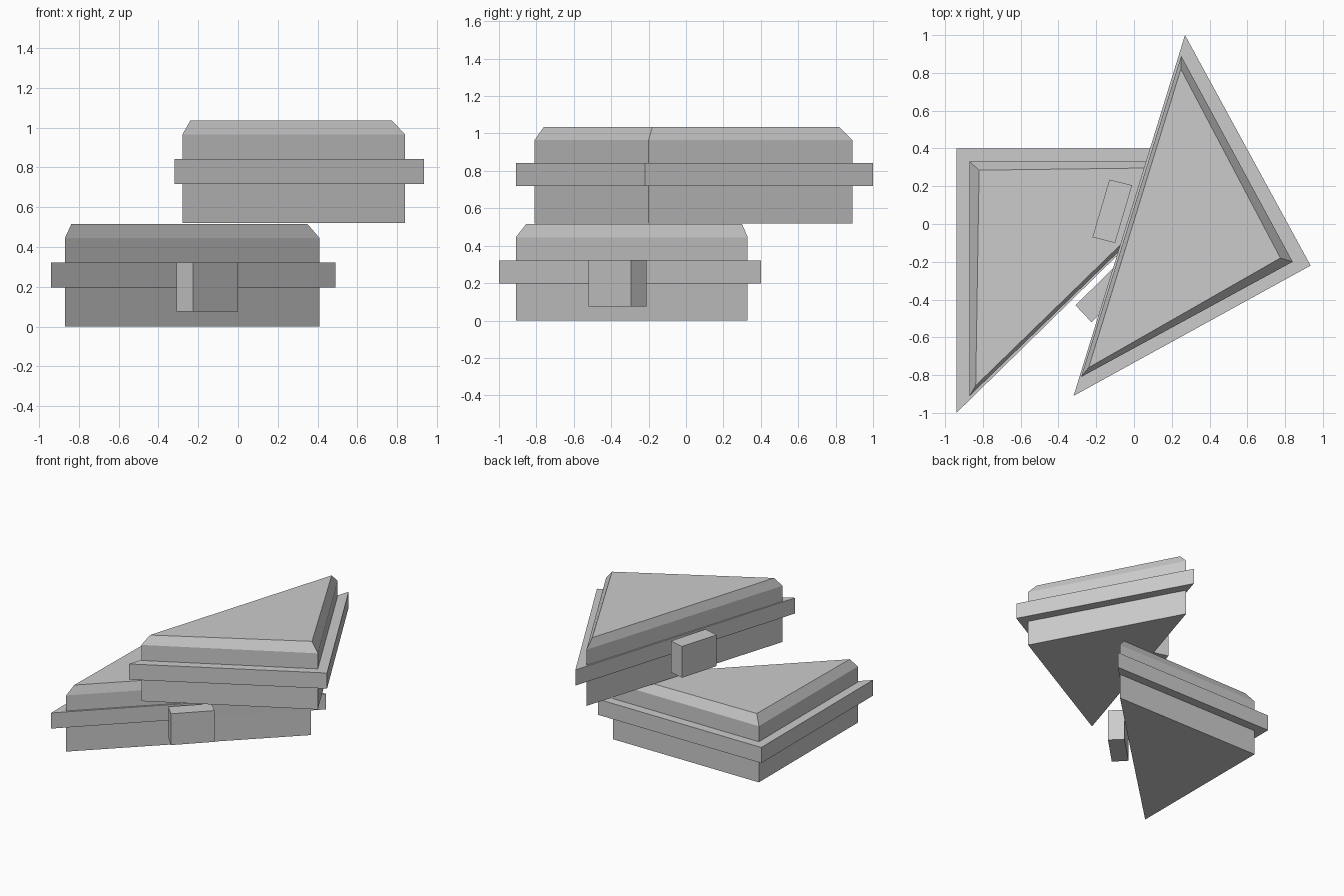
import bpy
import bmesh

cube = bpy.data.objects.get("Cube")
if cube:
    bpy.data.objects.remove(cube, do_unlink=True)

GREY = (0.6, 0.6, 0.6, 1.0)
grey = bpy.data.materials.new("plain_grey")
grey.use_nodes = True
grey.diffuse_color = GREY
grey.node_tree.nodes["Principled BSDF"].inputs["Base Color"].default_value = GREY


def loft(name, sections):
    """Solid through stacked outlines, each given as (z, [(x, y), ...])."""
    bm = bmesh.new()
    rings = [[bm.verts.new((x, y, z)) for x, y in pts] for z, pts in sections]
    bm.faces.new(rings[0])
    bm.faces.new(rings[-1])
    n = len(rings[0])
    for low, high in zip(rings, rings[1:]):
        for i in range(n):
            j = (i + 1) % n
            bm.faces.new((low[i], low[j], high[j], high[i]))
    bmesh.ops.recalc_face_normals(bm, faces=bm.faces)
    mesh = bpy.data.meshes.new(name)
    bm.to_mesh(mesh)
    bm.free()
    mesh.materials.append(grey)
    obj = bpy.data.objects.new(name, mesh)
    bpy.context.collection.objects.link(obj)


def wedge_block(name, base, core, top, rim, handle):
    """Triangular block with chamfered top, surrounding rim and side handle."""
    loft(name + "_body", [(base, core), (base + 0.445, core), (base + 0.515, top)])
    loft(name + "_rim", [(base + 0.198, rim), (base + 0.322, rim)])
    loft(name + "_handle", [(base + 0.075, handle), (base + 0.323, handle)])


# Lower right-angled block
wedge_block(
    "lower_block", 0.0,
    core=[(-0.87, 0.33), (-0.87, -0.91), (0.41, 0.33)],
    top=[(-0.82, 0.285), (-0.838, -0.855), (0.35, 0.30)],
    rim=[(-0.94, 0.40), (-0.94, -1.0), (0.49, 0.40)],
    handle=[(-0.225, -0.52), (0.0, -0.295), (-0.085, -0.21), (-0.31, -0.43)],
)

# Upper block, turned and resting on the lower one
wedge_block(
    "upper_block", 0.52,
    core=[(0.25, 0.89), (-0.28, -0.81), (0.84, -0.20)],
    top=[(0.248, 0.82), (-0.24, -0.76), (0.775, -0.18)],
    rim=[(0.27, 1.0), (-0.32, -0.91), (0.935, -0.22)],
    handle=[(-0.13, 0.235), (-0.22, -0.07), (-0.10, -0.10), (-0.01, 0.205)],
)
